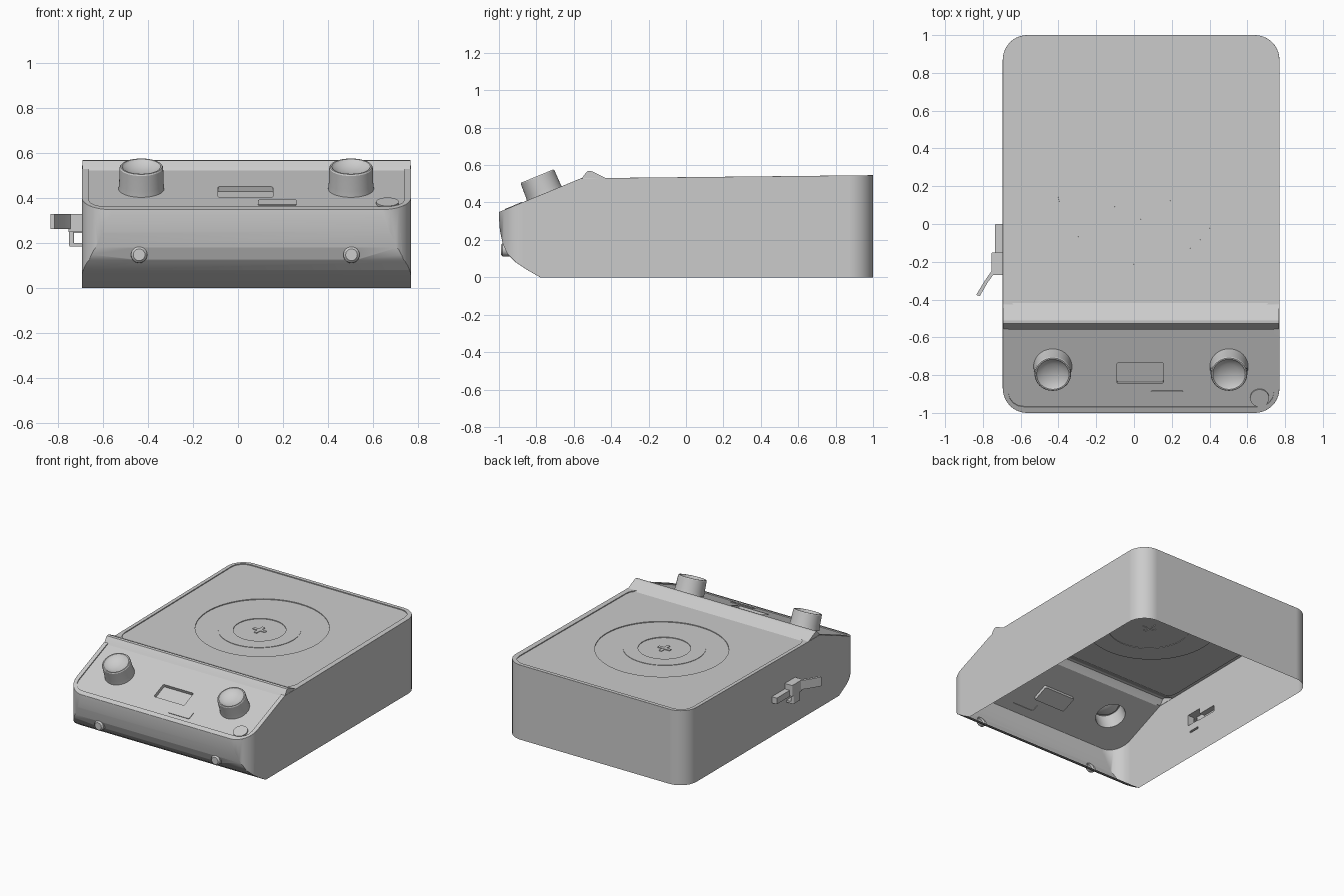
import bpy, bmesh, math
from mathutils import Matrix, Vector

if "Cube" in bpy.data.objects:
    bpy.data.objects.remove(bpy.data.objects["Cube"], do_unlink=True)

grey = bpy.data.materials.new("plain_grey")
grey.use_nodes = True
grey.diffuse_color = (0.6, 0.6, 0.6, 1)
grey.node_tree.nodes["Principled BSDF"].inputs["Base Color"].default_value = (0.6, 0.6, 0.6, 1)


def add_object(name, bm, matrix=None):
    if matrix:
        bm.transform(matrix)
    bmesh.ops.recalc_face_normals(bm, faces=bm.faces)
    mesh = bpy.data.meshes.new(name)
    bm.to_mesh(mesh)
    bm.free()
    mesh.materials.append(grey)
    ob = bpy.data.objects.new(name, mesh)
    bpy.context.collection.objects.link(ob)
    return ob


def prism(name, points, direction, matrix=None):
    """Closed outline pushed along a direction."""
    bm = bmesh.new()
    face = bm.faces.new([bm.verts.new(p) for p in points])
    ext = bmesh.ops.extrude_face_region(bm, geom=[face])
    moved = [g for g in ext["geom"] if isinstance(g, bmesh.types.BMVert)]
    bmesh.ops.translate(bm, verts=moved, vec=direction)
    return add_object(name, bm, matrix)


def slab(name, x0, x1, y0, y1, z0, z1, r=0.01, matrix=None, steps=4):
    """Block with rounded vertical corners."""
    pts = []
    corners = [(x1 - r, y1 - r), (x0 + r, y1 - r), (x0 + r, y0 + r), (x1 - r, y0 + r)]
    for i, (cx, cy) in enumerate(corners):
        for k in range(steps + 1):
            a = math.pi / 2 * (i + k / steps)
            pts.append((cx + r * math.cos(a), cy + r * math.sin(a), z0))
    return prism(name, pts, (0, 0, z1 - z0), matrix)


def profile_x(name, yz, x0, x1):
    return prism(name, [(x0, y, z) for y, z in yz], (x1 - x0, 0, 0))


def lathe(name, rz, matrix, sides=48):
    """Closed solid turned about local z; the profile starts and ends on the axis."""
    bm = bmesh.new()
    verts = [bm.verts.new((r, 0, z)) for r, z in rz]
    edges = [bm.edges.new(pair) for pair in zip(verts, verts[1:])]
    bmesh.ops.spin(bm, geom=verts + edges, cent=(0, 0, 0), axis=(0, 0, 1),
                   angle=math.tau, steps=sides, use_merge=True)
    bmesh.ops.remove_doubles(bm, verts=bm.verts, dist=0.0001)
    return add_object(name, bm, matrix)


def disc(name, r, z0, z1, matrix, sides=64):
    return lathe(name, [(0, z0), (r, z0), (r, z1), (0, z1)], matrix, sides)


def apply_modifiers(ob):
    deps = bpy.context.evaluated_depsgraph_get()
    mesh = bpy.data.meshes.new_from_object(ob.evaluated_get(deps))
    ob.modifiers.clear()
    ob.data = mesh


def combine(ob, tool, operation):
    mod = ob.modifiers.new("combine", "BOOLEAN")
    mod.operation, mod.solver, mod.object = operation, "EXACT", tool
    apply_modifiers(ob)
    bpy.data.objects.remove(tool, do_unlink=True)


# Housing: rounded plan crossed with the side profile, rim softened
LEFT, RIGHT = 0.77, -0.695
body = slab("housing", RIGHT, LEFT, -1, 1, -0.3, 0.8, r=0.13, steps=10)
side = [(-0.6, -0.12), (-0.78, 0), (-0.85, 0.04), (-0.91, 0.08), (-0.955, 0.125),
        (-0.98, 0.18), (-0.995, 0.25), (-1.0001, 0.32), (-1.0001, 0.349), (-0.56, 0.53),
        (-0.42, 0.531), (1.1, 0.547), (1.1, -0.12)]
combine(body, profile_x("side_profile", side, -1, 1), "INTERSECT")
bevel = body.modifiers.new("soft_rim", "BEVEL")
bevel.width, bevel.segments = 0.025, 5
bevel.limit_method, bevel.angle_limit = "ANGLE", math.radians(50)
apply_modifiers(body)

# Local frames: the sloped control panel and the almost level top
panel = Matrix.Translation((0, -1, 0.349)) @ Matrix.Rotation(math.atan2(0.181, 0.44), 4, "X")
top = Matrix.Translation((0, 0, 0.535)) @ Matrix.Rotation(math.atan2(0.016, 1.52), 4, "X")
hub = top @ Matrix.Translation((0.035, 0.23, 0))
mid = top @ Matrix.Translation((0.035, 0.2, 0))

# Recessed panel field and top field, then the ridge between them
combine(body, slab("panel_field", -0.665, 0.74, 0.035, 0.6, -0.007, 0.1, 0.08, panel), "DIFFERENCE")
combine(body, slab("top_field", -0.668, 0.732, -0.45, 0.972, -0.006, 0.1, 0.09, top), "DIFFERENCE")
ridge = [(-0.57, 0.45), (-0.562, 0.52), (-0.542, 0.55), (-0.528, 0.567), (-0.51, 0.569),
         (-0.495, 0.563), (-0.425, 0.528), (-0.41, 0.52), (-0.41, 0.45)]
combine(body, profile_x("ridge", ridge, RIGHT + 0.002, LEFT - 0.002), "UNION")

# Cooking zone: stepped rings and a centre mark
combine(body, disc("outer_zone", 0.445, -0.012, 0.05, hub), "DIFFERENCE")
combine(body, disc("middle_zone", 0.275, -0.03, -0.009, mid), "UNION")
combine(body, disc("inner_zone", 0.175, -0.014, 0.05, mid), "DIFFERENCE")
for mark in (slab("mark_bar", -0.05, 0.05, -0.012, 0.012, -0.05, -0.009, 0.004, mid),
             slab("mark_stem", -0.012, 0.012, -0.05, 0.05, -0.05, -0.0095, 0.004, mid)):
    combine(body, mark, "UNION")

# Display window, label plate and round key
combine(body, slab("display", -0.09, 0.155, 0.165, 0.285, -0.03, 0.1, 0.008, panel), "DIFFERENCE")
combine(body, slab("label_plate", 0.09, 0.26, 0.065, 0.125, -0.03, -0.003, 0.008, panel), "UNION")
key = panel @ Matrix.Translation((0.665, 0.085, 0))
combine(body, disc("round_key", 0.05, -0.03, 0.003, key, 32), "UNION")

# Dished knobs and front buttons
knob = [(0, 0.07), (0.05, 0.077), (0.078, 0.09), (0.086, 0.1), (0.093, 0.1),
        (0.097, 0.094), (0.099, 0.02), (0.104, -0.03), (0, -0.03)]
button = [(0, 0.99), (0.026, 0.99), (0.036, 0.98), (0.038, 0.9), (0, 0.9)]
for x_knob, x_button in ((-0.43, -0.44), (0.503, 0.505)):
    place = panel @ Matrix.Translation((x_knob, 0.262, 0))
    combine(body, lathe("knob", knob, place), "UNION")
    place = Matrix.Translation((x_button, 0, 0.148)) @ Matrix.Rotation(math.pi / 2, 4, "X")
    combine(body, lathe("button", button, place, 24), "UNION")

# Latch on the right side: rail, two feet, upright and swung lever
latch = [slab("latch_rail", -0.735, -0.68, -0.16, 0, 0.245, 0.29, 0.006),
         slab("latch_head", -0.755, -0.68, -0.27, -0.15, 0.25, 0.33, 0.008),
         slab("latch_foot", -0.75, -0.68, -0.25, -0.17, 0.185, 0.2, 0.006),
         slab("latch_upright", -0.752, -0.73, -0.25, -0.17, 0.19, 0.26, 0.006)]
lever = [(-0.74, -0.24), (-0.755, -0.25), (-0.79, -0.3), (-0.835, -0.375),
         (-0.817, -0.383), (-0.775, -0.31), (-0.74, -0.262)]
latch.append(prism("latch_lever", [(x, y, 0.262) for x, y in lever], (0, 0, 0.067)))
for part in latch:
    combine(body, part, "UNION")

# Open underside
bm = bmesh.new()
bm.from_mesh(body.data)
bmesh.ops.bisect_plane(bm, geom=bm.verts[:] + bm.edges[:] + bm.faces[:], dist=0.00001,
                       plane_co=(0, 0, 0), plane_no=Vector((0, 0, 1)), clear_inner=True)
bm.to_mesh(body.data)
bm.free()

# Smooth shading with sharp edges kept
bpy.ops.object.select_all(action="DESELECT")
body.select_set(True)
bpy.context.view_layer.objects.active = body
bpy.ops.object.shade_smooth_by_angle(angle=math.radians(28))
weighted = body.modifiers.new("even_normals", "WEIGHTED_NORMAL")
weighted.keep_sharp = True
